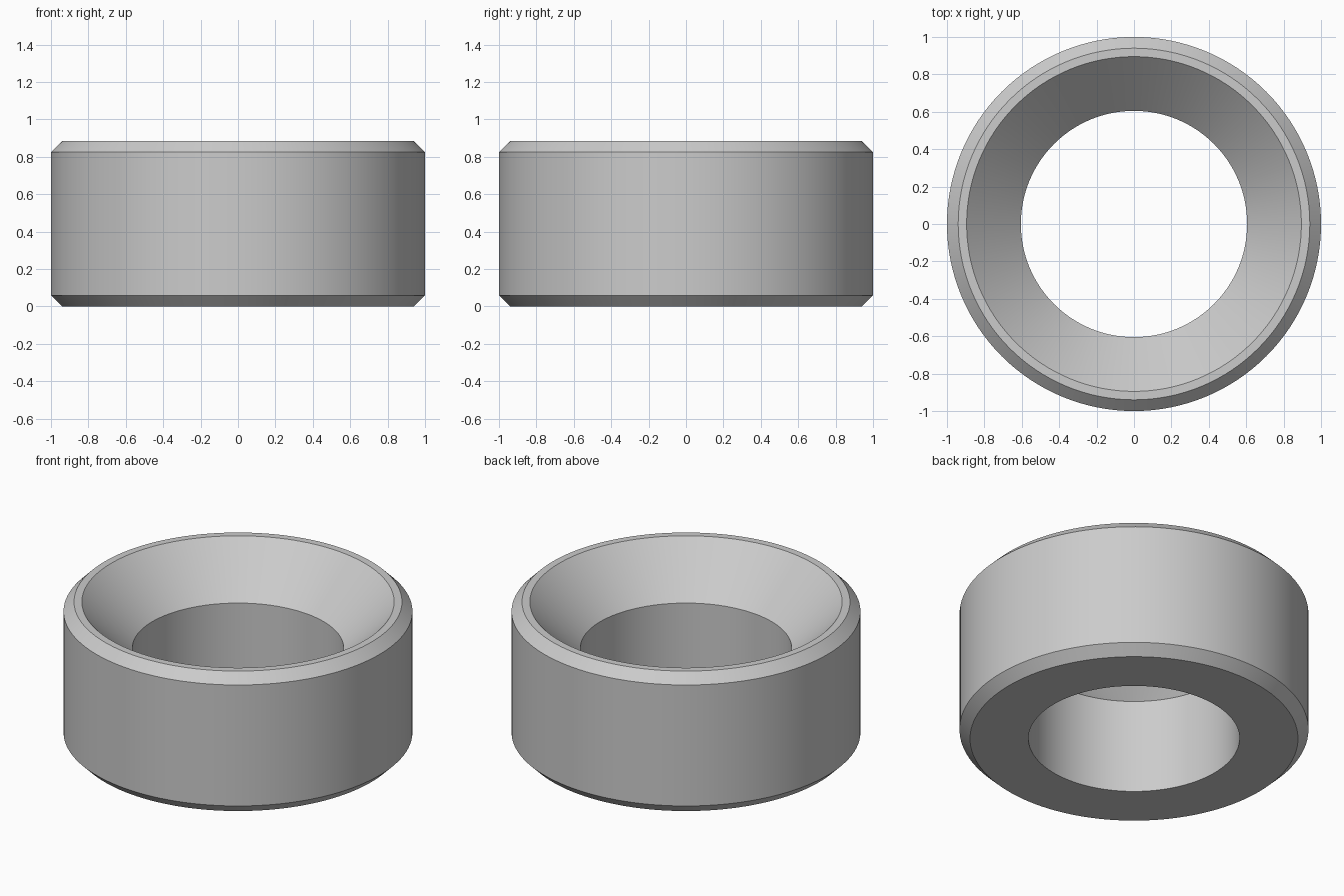
import bpy
import bmesh
from math import cos, sin, tau

cube = bpy.data.objects.get("Cube")
if cube:
    bpy.data.objects.remove(cube, do_unlink=True)

# Plain grey metal
SHADE = 0.6
metal = bpy.data.materials.new("grey_metal")
metal.use_nodes = True
colour = (SHADE, SHADE, SHADE, 1)
metal.diffuse_color = colour
metal.node_tree.nodes["Principled BSDF"].inputs["Base Color"].default_value = colour

# Ring dimensions
HEIGHT, OUTER, BORE = 0.885, 1.0, 0.605
CHAMFER = 0.06
MOUTH = 0.895                      # radius of the countersink at the top
SEAT = HEIGHT - (MOUTH - BORE)     # height where the countersink meets the bore
SEGMENTS = 128

# Closed cross-section (radius, height), outside going up, then down the hole
profile = [
    (OUTER - CHAMFER, 0), (OUTER, CHAMFER),
    (OUTER, HEIGHT - CHAMFER), (OUTER - CHAMFER, HEIGHT),
    (MOUTH, HEIGHT), (BORE, SEAT), (BORE, 0),
]


def revolve(name, section, segments):
    """Turn a closed cross-section about the z axis into a solid ring."""
    bm = bmesh.new()
    rings = []
    for i in range(segments):
        a = tau * i / segments
        rings.append([bm.verts.new((r * cos(a), r * sin(a), z)) for r, z in section])
    for i, ring in enumerate(rings):
        following = rings[(i + 1) % segments]
        for j in range(len(section)):
            k = (j + 1) % len(section)
            bm.faces.new((ring[j], following[j], following[k], ring[k]))
    bmesh.ops.recalc_face_normals(bm, faces=bm.faces)
    mesh = bpy.data.meshes.new(name)
    bm.to_mesh(mesh)
    bm.free()
    obj = bpy.data.objects.new(name, mesh)
    bpy.context.collection.objects.link(obj)
    return obj


# Countersunk bushing ring
ring = revolve("countersunk_ring", profile, SEGMENTS)
ring.data.materials.append(metal)
bpy.ops.object.select_all(action="DESELECT")
ring.select_set(True)
bpy.context.view_layer.objects.active = ring
bpy.ops.object.shade_smooth_by_angle()
